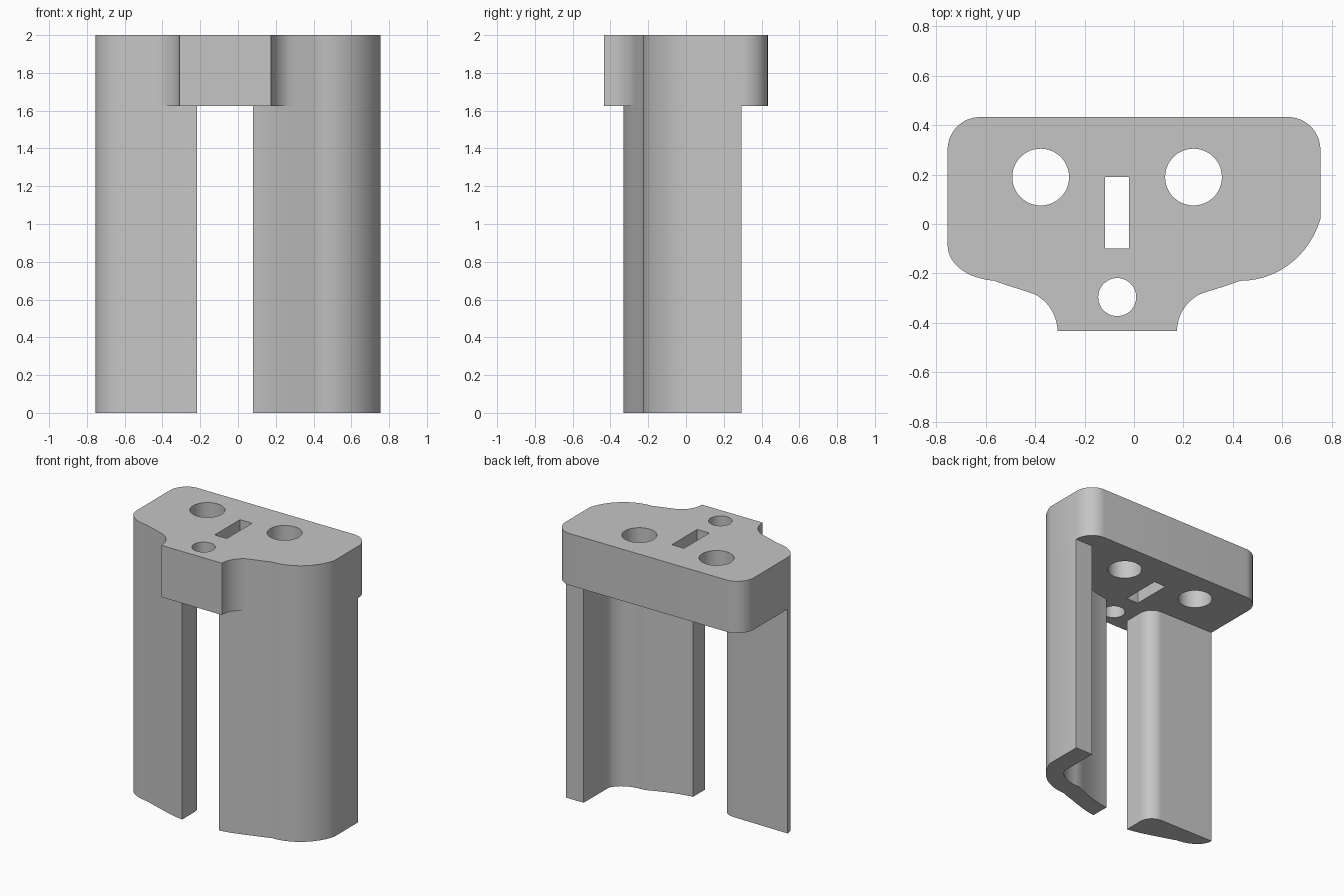
import bpy, bmesh
from math import cos, sin, pi, radians
from mathutils import Vector
from mathutils.geometry import interpolate_bezier

old = bpy.data.objects.get("Cube")
if old:
    bpy.data.objects.remove(old)

TOP, STEP = 2.0, 1.625      # cap top and cap underside
MID = -0.068                # symmetry line of the nose

grey = bpy.data.materials.new("plain grey")
grey.use_nodes = True
colour = (0.56, 0.56, 0.56, 1)
grey.diffuse_color = colour
grey.node_tree.nodes["Principled BSDF"].inputs["Base Color"].default_value = colour


def curve(a, b, c, d, n=14):
    """Points of a cubic curve, both ends included."""
    pts = [Vector((*p, 0)) for p in (a, b, c, d)]
    return [(p.x, p.y) for p in interpolate_bezier(*pts, n)]


def corner(a, c, d):
    """Rounded corner from a to d, with c the sharp corner."""
    a, c, d = Vector(a), Vector(c), Vector(d)
    return curve(a, a.lerp(c, 0.55), d.lerp(c, 0.55), d)


def circle(x, y, r, n=48):
    return [(x + r * cos(2 * pi * i / n), y + r * sin(2 * pi * i / n)) for i in range(n)]


def flip(points):
    """Mirror a path across the nose line and reverse its order."""
    return [(2 * MID - x, y) for x, y in reversed(points)]


def extrude(name, loops, z0, z1):
    """Solid from an outline followed by any hole loops."""
    bm = bmesh.new()
    for loop in loops:
        clean = [p for i, p in enumerate(loop)
                 if (Vector(p) - Vector(loop[i - 1])).length > 1e-4]
        vs = [bm.verts.new((x, y, z0)) for x, y in clean]
        for i, v in enumerate(vs):
            bm.edges.new((vs[i - 1], v))
    bmesh.ops.triangle_fill(bm, edges=bm.edges[:], use_beauty=True, normal=(0, 0, 1))
    out = bmesh.ops.extrude_face_region(bm, geom=bm.faces[:])
    up = [g for g in out["geom"] if isinstance(g, bmesh.types.BMVert)]
    bmesh.ops.translate(bm, verts=up, vec=(0, 0, z1 - z0))
    bmesh.ops.recalc_face_normals(bm, faces=bm.faces[:])
    mesh = bpy.data.meshes.new(name)
    bm.to_mesh(mesh)
    bm.free()
    mesh.materials.append(grey)
    ob = bpy.data.objects.new(name, mesh)
    bpy.context.collection.objects.link(ob)
    bpy.ops.object.select_all(action='DESELECT')
    ob.select_set(True)
    bpy.context.view_layer.objects.active = ob
    bpy.ops.object.shade_smooth_by_angle(angle=radians(30))
    return ob


# Shared front contours
left_bulge = curve((0.755, 0.02), (0.71, -0.13), (0.58, -0.23), (0.43, -0.23))
right_bulge = curve((-0.566, -0.23), (-0.68, -0.22), (-0.755, -0.16), (-0.755, -0.085))
slope = curve((0.43, -0.23), (0.38, -0.25), (0.33, -0.262), (0.265, -0.285), 6)
nose_side = curve((0.265, -0.285), (0.21, -0.315), (0.175, -0.37), (0.174, -0.433))
leg_front = curve((0.265, -0.285), (0.21, -0.303), (0.14, -0.325), (0.08, -0.33), 8)

# Cap with nose and through holes
outline = (corner((-0.755, 0.3), (-0.755, 0.433), (-0.625, 0.433))
           + corner((0.625, 0.433), (0.755, 0.433), (0.755, 0.3))
           + left_bulge + slope + nose_side
           + flip(nose_side) + flip(slope) + right_bulge)
slot = [(-0.117, -0.1), (-0.02, -0.1), (-0.02, 0.19), (-0.117, 0.19)]
extrude("cap", [outline, circle(-0.378, 0.19, 0.115), circle(0.241, 0.19, 0.115),
                circle(-0.068, -0.296, 0.077), slot], STEP, TOP)

# Left leg: hooked shell with a side wall and a curved front wall
inner = (curve((0.08, -0.195), (0.2, -0.18), (0.28, -0.15), (0.4, -0.1), 8)
         + curve((0.4, -0.1), (0.5, -0.1), (0.58, -0.07), (0.615, 0.005), 10))
extrude("left_leg", [[(0.755, 0.293)] + left_bulge + slope + leg_front
                     + inner + [(0.615, 0.293)]], 0, STEP)

# Right leg: solid strip with a flat back and one rounded edge
extrude("right_leg", [flip(leg_front) + flip(slope) + right_bulge
                      + corner((-0.316, -0.09), (-0.216, -0.09), (-0.216, -0.19))], 0, STEP)
